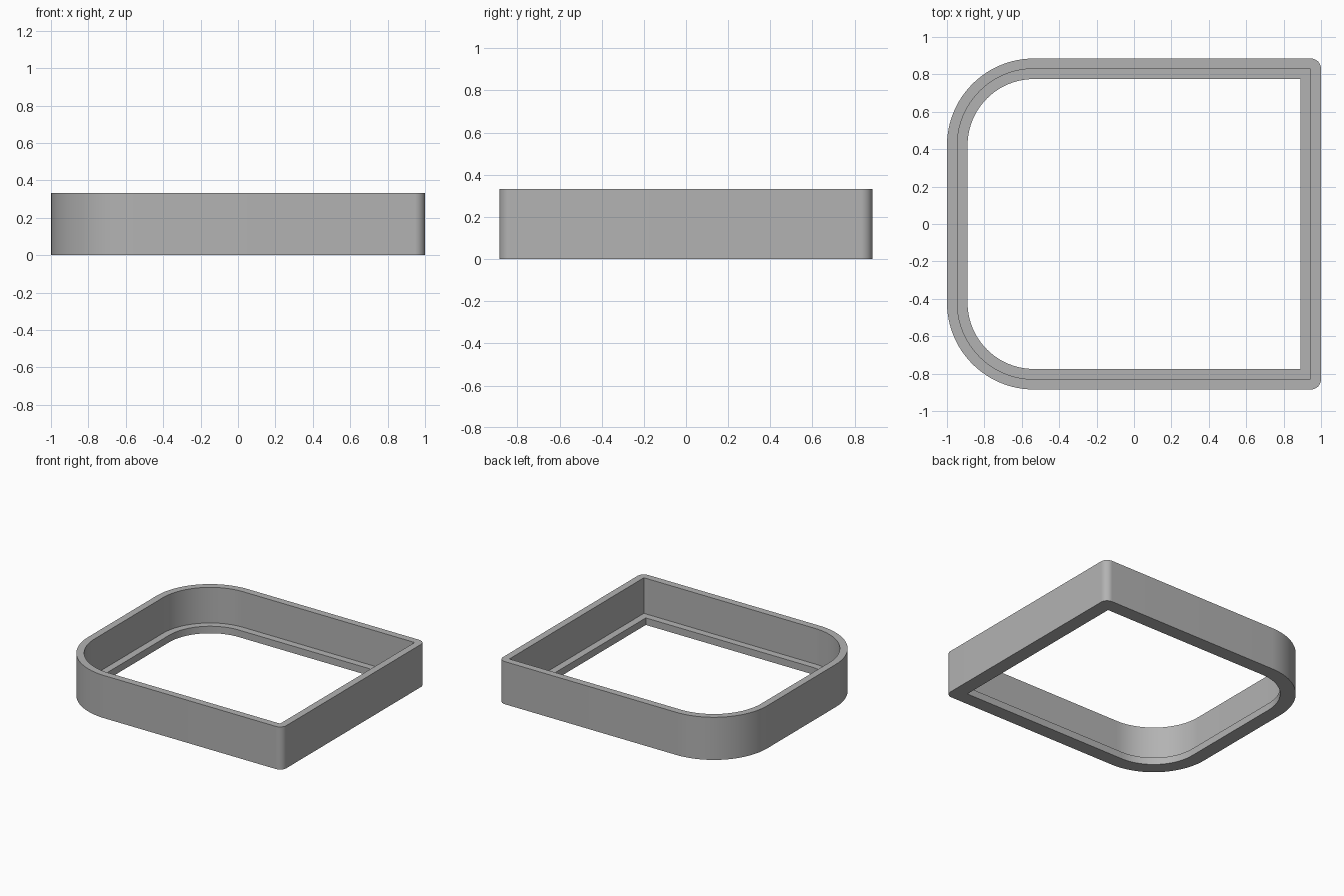
import bpy, bmesh, math

HALF_X, HALF_Y, HEIGHT = 1.0, 0.885, 0.333
WALL, LEDGE, LEDGE_H = 0.055, 0.11, 0.055
BIG_R, SMALL_R, STEPS = 0.465, 0.055, 24

if "Cube" in bpy.data.objects:
    bpy.data.objects.remove(bpy.data.objects["Cube"])

grey = bpy.data.materials.new("Mid grey")
grey.use_nodes = True
colour = (0.45, 0.45, 0.45, 1)
grey.diffuse_color = colour
grey.node_tree.nodes["Principled BSDF"].inputs["Base Color"].default_value = colour


def outline(inset):
    """Rounded outline moved inwards; the right corners are round, the left ones tight."""
    points = []
    for i, (sx, sy) in enumerate([(1, 1), (-1, 1), (-1, -1), (1, -1)]):
        r = max((SMALL_R if sx > 0 else BIG_R) - inset, 0)
        cx, cy = sx * (HALF_X - inset - r), sy * (HALF_Y - inset - r)
        for k in range(STEPS + 1):
            a = (i + k / STEPS) * math.pi / 2
            points.append((cx + r * math.cos(a), cy + r * math.sin(a)))
    return points


# Stepped wall section: (inset, height), swept round the outline
section = [(0, 0), (0, HEIGHT), (WALL, HEIGHT),
           (WALL, LEDGE_H), (LEDGE, LEDGE_H), (LEDGE, 0)]
bm = bmesh.new()
rings = [[bm.verts.new((x, y, z)) for x, y in outline(d)] for d, z in section]
n = len(rings[0])
for a, b in zip(rings, rings[1:] + rings[:1]):
    for k in range(n):
        m = (k + 1) % n
        bm.faces.new((a[k], a[m], b[m], b[k]))

# Merge the sharp inner corners
bmesh.ops.remove_doubles(bm, verts=bm.verts, dist=0.0001)
bmesh.ops.recalc_face_normals(bm, faces=bm.faces)
mesh = bpy.data.meshes.new("frame_wall_with_ledge")
bm.to_mesh(mesh)
bm.free()
mesh.materials.append(grey)
frame = bpy.data.objects.new("frame_wall_with_ledge", mesh)
bpy.context.collection.objects.link(frame)

# Smooth curved corners, crisp rims
bpy.ops.object.select_all(action="DESELECT")
frame.select_set(True)
bpy.context.view_layer.objects.active = frame
bpy.ops.object.shade_smooth_by_angle(angle=math.radians(30))
